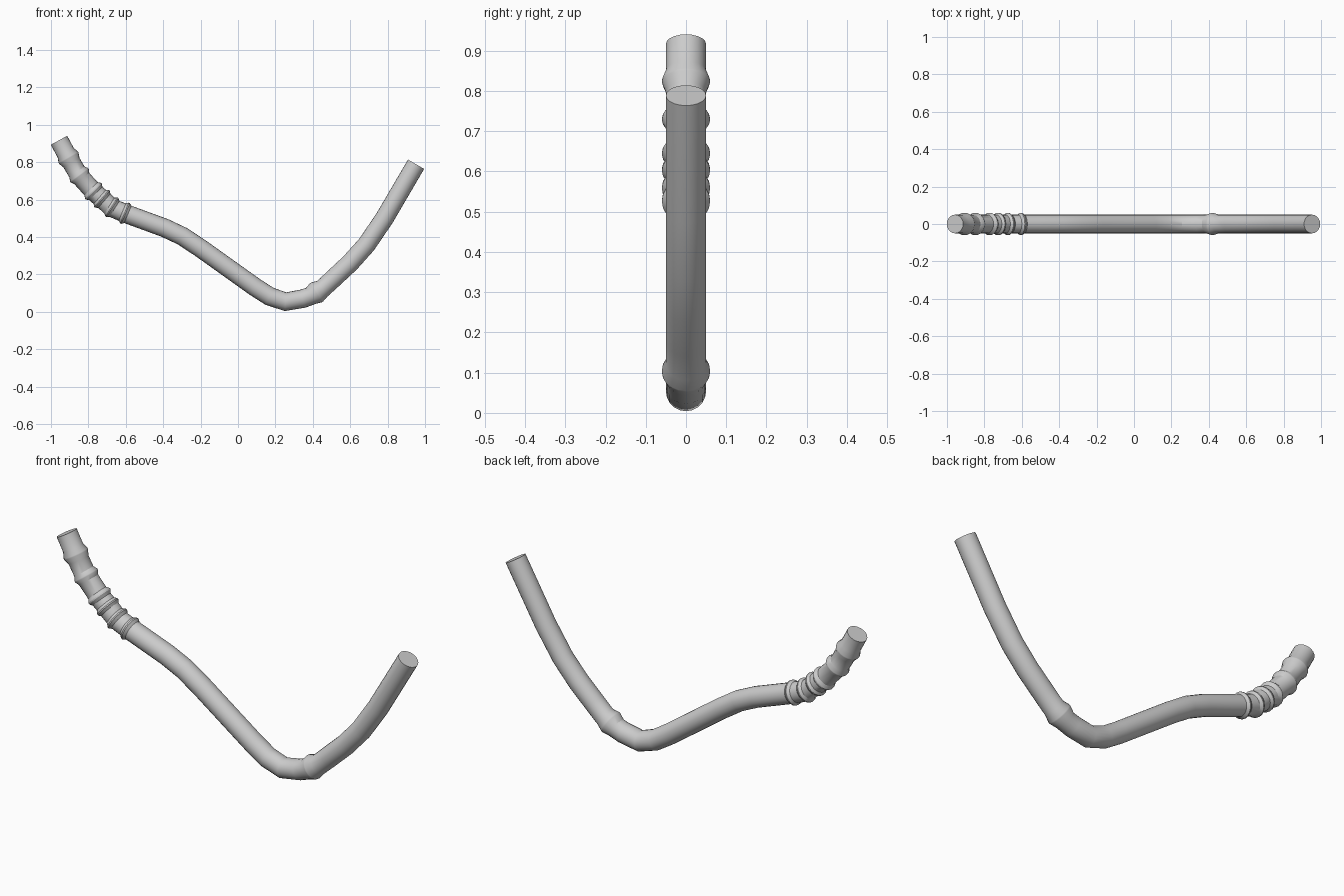
import bpy, bmesh, math
from mathutils import Vector

cube = bpy.data.objects.get("Cube")
if cube:
    bpy.data.objects.remove(cube)

SIDES = 20
RADIUS = 0.05
RIDGE = 0.06

# Centreline: x, z, half width of the ridge there (0 = plain tube)
path = [
    (-0.957, 0.917, 0), (-0.906, 0.824, 0.03), (-0.848, 0.73, 0.022),
    (-0.773, 0.645, 0.018), (-0.727, 0.604, 0.016), (-0.674, 0.559, 0.016),
    (-0.604, 0.527, 0.016), (-0.516, 0.494, 0), (-0.393, 0.449, 0),
    (-0.297, 0.404, 0), (-0.2, 0.34, 0), (0.09, 0.133, 0), (0.168, 0.083, 0),
    (0.254, 0.054, 0), (0.345, 0.070, 0), (0.42, 0.104, 0.036),
    (0.51, 0.178, 0), (0.60, 0.262, 0), (0.687, 0.359, 0),
    (0.783, 0.50, 0), (0.952, 0.789, 0),
]


def tangent(points, i):
    """Average direction of the path at point i."""
    a = points[i] - points[max(i - 1, 0)]
    b = points[min(i + 1, len(points) - 1)] - points[i]
    return (a.normalized() + b.normalized()).normalized()


# Expand each ridge into a foot, a narrow crest and a foot
points = [Vector((x, 0, z)) for x, z, w in path]
stations = []
for i, (x, z, width) in enumerate(path):
    d = tangent(points, i)
    if width:
        for offset, r in ((-width, RADIUS), (-0.003, RIDGE), (0.003, RIDGE), (width, RADIUS)):
            stations.append((points[i] + d * offset, d, r))
    else:
        stations.append((points[i], d, RADIUS))

# Sweep a circle through the stations and close both ends
bm = bmesh.new()
side = Vector((0, 1, 0))
loops = []
for centre, d, r in stations:
    up = d.cross(side)
    angles = [math.tau * k / SIDES for k in range(SIDES)]
    loops.append([bm.verts.new(centre + r * (math.cos(a) * side + math.sin(a) * up))
                  for a in angles])
for a, b in zip(loops, loops[1:]):
    for k in range(SIDES):
        n = (k + 1) % SIDES
        bm.faces.new((a[k], a[n], b[n], b[k]))
bm.faces.new(loops[0])
bm.faces.new(loops[-1])
bmesh.ops.recalc_face_normals(bm, faces=bm.faces[:])

mesh = bpy.data.meshes.new("bent_hose")
bm.to_mesh(mesh)
bm.free()
hose = bpy.data.objects.new("bent_hose", mesh)
bpy.context.collection.objects.link(hose)

# Plain light grey
grey = bpy.data.materials.new("light_grey")
grey.use_nodes = True
colour = (0.6, 0.6, 0.6, 1)
grey.diffuse_color = colour
grey.node_tree.nodes["Principled BSDF"].inputs["Base Color"].default_value = colour
mesh.materials.append(grey)

bpy.ops.object.select_all(action="DESELECT")
bpy.context.view_layer.objects.active = hose
hose.select_set(True)
bpy.ops.object.shade_smooth_by_angle(angle=math.radians(30))
